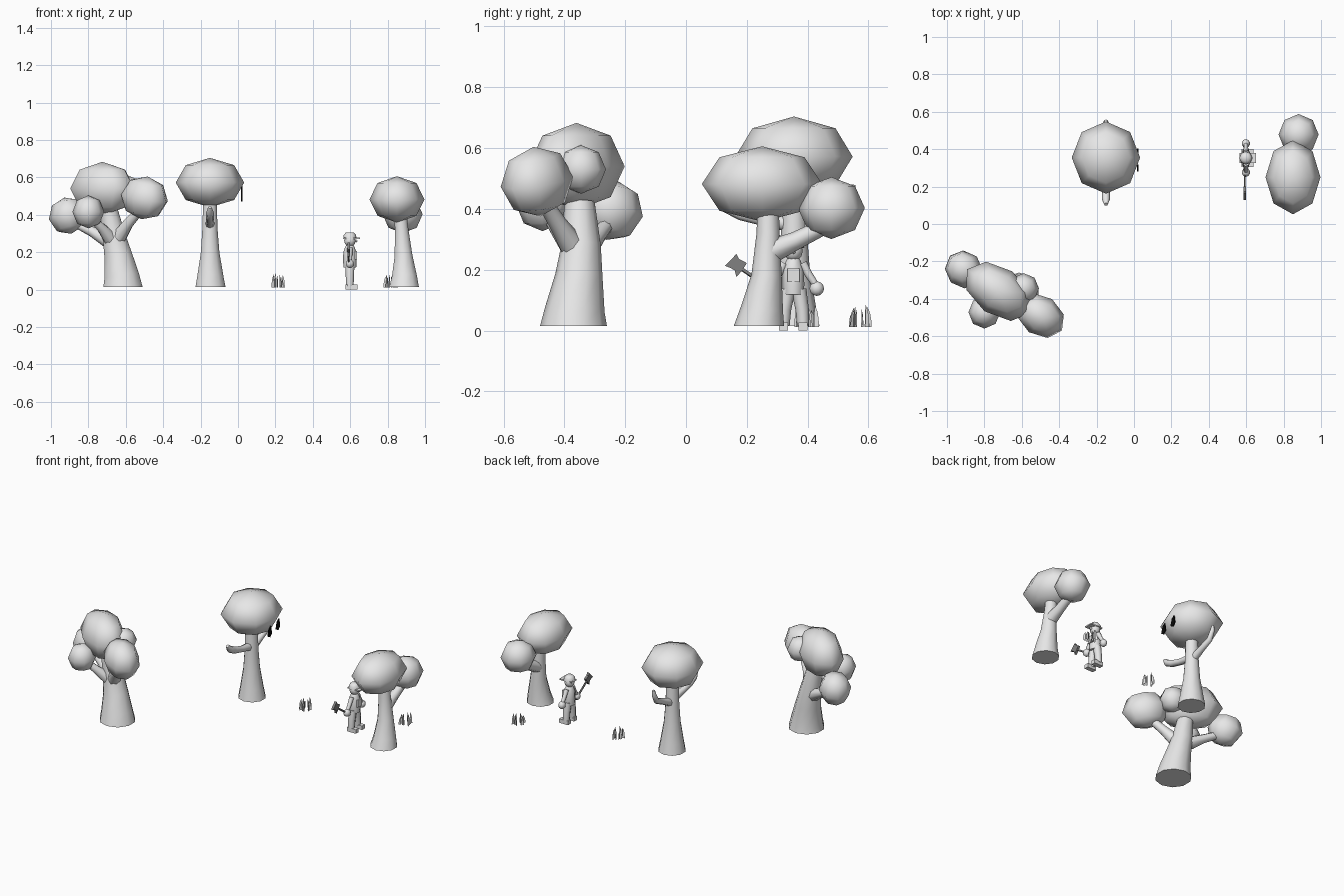
import bpy, bmesh, math, random
from mathutils import Vector, Matrix

if "Cube" in bpy.data.objects:
    bpy.data.objects.remove(bpy.data.objects["Cube"])

random.seed(4)


def material(name, value):
    m = bpy.data.materials.new(name)
    m.diffuse_color = (value, value, value, 1)
    m.use_nodes = True
    m.node_tree.nodes["Principled BSDF"].inputs["Base Color"].default_value = m.diffuse_color
    return m


GREY = material("light grey", 0.8)
DARK = material("dark grey", 0.22)
BLACK = material("black", 0.003)


def finish(bm, name, mat=GREY, smooth=None):
    bmesh.ops.recalc_face_normals(bm, faces=bm.faces)
    me = bpy.data.meshes.new(name)
    bm.to_mesh(me)
    bm.free()
    me.materials.append(mat)
    ob = bpy.data.objects.new(name, me)
    bpy.context.collection.objects.link(ob)
    if smooth:
        bpy.ops.object.select_all(action='DESELECT')
        bpy.context.view_layer.objects.active = ob
        ob.select_set(True)
        bpy.ops.object.shade_smooth_by_angle(angle=math.radians(smooth))
    return ob


def blob(name, loc, radii, yaw=0, tilt=0, seg=8, rings=4):
    bm = bmesh.new()
    bmesh.ops.create_uvsphere(bm, u_segments=seg, v_segments=rings, radius=1)
    mat = (Matrix.Translation(loc) @ Matrix.Rotation(math.radians(yaw), 4, 'Z')
           @ Matrix.Rotation(math.radians(tilt), 4, 'Y') @ Matrix.Diagonal((*radii, 1)))
    bmesh.ops.transform(bm, matrix=mat, verts=bm.verts)
    return finish(bm, name, smooth=80)


def tube(name, pts, sides=8, mat=GREY, flat_ends=False):
    """Tapered tube through (x, y, z, radius) points."""
    bm = bmesh.new()
    P = [Vector(p[:3]) for p in pts]
    rings = []
    for i, p in enumerate(P):
        d = (P[min(i + 1, len(P) - 1)] - P[max(i - 1, 0)]).normalized()
        if flat_ends and i == 0:
            d = Vector((0, 0, 1))
        u = d.cross(Vector((1, 0, 0)) if abs(d.x) < 0.8 else Vector((0, 1, 0))).normalized()
        v = d.cross(u)
        r = pts[i][3]
        rings.append([bm.verts.new(p + r * (math.cos(a) * u + math.sin(a) * v))
                      for a in (2 * math.pi * k / sides for k in range(sides))])
    for a, b in zip(rings, rings[1:]):
        for k in range(sides):
            bm.faces.new((a[k], a[(k + 1) % sides], b[(k + 1) % sides], b[k]))
    bm.faces.new(rings[0][::-1])
    bm.faces.new(rings[-1])
    return finish(bm, name, mat, 60)


def box(name, lo, hi, mat=GREY):
    bm = bmesh.new()
    bmesh.ops.create_cube(bm, size=1)
    lo, hi = Vector(lo), Vector(hi)
    for v in bm.verts:
        v.co = (lo + hi) / 2 + v.co * (hi - lo)
    return finish(bm, name, mat)


def plate(name, x0, x1, yz, mat):
    """Outline in the y-z plane, thickened along x."""
    bm = bmesh.new()
    a = [bm.verts.new((x0, y, z)) for y, z in yz]
    b = [bm.verts.new((x1, y, z)) for y, z in yz]
    n = len(yz)
    bm.faces.new(a)
    bm.faces.new(b[::-1])
    for i in range(n):
        bm.faces.new((a[i], b[i], b[(i + 1) % n], a[(i + 1) % n]))
    return finish(bm, name, mat)


# Branching tree on the left
tube("left_trunk", [(-.615, -.37, .015, .11), (-.622, -.365, .07, .098), (-.64, -.352, .18, .078),
                    (-.662, -.345, .28, .065), (-.69, -.35, .42, .05)], 10, flat_ends=True)
tube("left_branch_a", [(-.65, -.36, .26, .045), (-.59, -.42, .35, .03), (-.52, -.47, .43, .024)])
tube("left_branch_b", [(-.67, -.34, .25, .045), (-.78, -.29, .31, .027), (-.88, -.25, .36, .022)])
tube("left_branch_c", [(-.67, -.36, .26, .045), (-.73, -.42, .33, .026), (-.79, -.46, .39, .02)])
blob("left_crown", (-.725, -.36, .54), (.205, .13, .143), -35)
blob("left_foliage_right", (-.5, -.49, .49), (.142, .108, .116), -35, 10)
blob("left_foliage_left", (-.91, -.243, .395), (.108, .098, .1), -45, -15)
blob("left_foliage_front", (-.8, -.472, .415), (.085, .087, .088))
blob("left_foliage_back", (-.59, -.345, .53), (.082, .082, .08))

# Single-crown tree in the middle
tube("middle_trunk", [(-.147, .355, .015, .084), (-.148, .355, .08, .072), (-.149, .355, .2, .052),
                      (-.15, .355, .32, .043), (-.15, .355, .5, .037)], 10, flat_ends=True)
tube("middle_branch_front", [(-.15, .34, .35, .026), (-.15, .25, .365, .02), (-.15, .18, .385, .022),
                             (-.15, .13, .41, .021), (-.15, .105, .44, .01)])
tube("middle_branch_back", [(-.15, .36, .33, .026), (-.15, .45, .37, .02), (-.15, .52, .4, .018),
                            (-.15, .545, .45, .014), (-.15, .55, .48, .008)])
blob("middle_crown", (-.15, .355, .572), (.183, .193, .132))
# Small dark leaf-shaped marks beside the crown
for y, z in ((.3, .505), (.385, .52)):
    plate("dark_mark", .016, .024, [(y - .02, z - .025), (y, z - .035), (y + .018, z - .015),
                                   (y + .01, z + .035), (y - .008, z + .02)], BLACK)

# Leaning tree on the right
tube("right_trunk", [(.888, .24, .015, .083), (.89, .25, .07, .07), (.885, .265, .18, .05),
                     (.875, .27, .32, .038), (.865, .27, .45, .034)], 10, flat_ends=True)
tube("right_branch", [(.88, .28, .26, .04), (.88, .36, .295, .03), (.88, .46, .345, .026)])
blob("right_crown", (.85, .25, .482), (.147, .198, .124))
blob("right_foliage_back", (.88, .478, .403), (.107, .11, .102))

# Grass clumps made of thin upright blades bending inward
def grass(name, cx, cy, count=14):
    bm = bmesh.new()
    for i in range(count):
        a = 2 * math.pi * i / count
        r = random.uniform(.014, .034)
        base = Vector((cx + r * math.cos(a), cy + r * math.sin(a), .012))
        side = Vector((math.cos(a), math.sin(a), 0))
        h = random.uniform(.05, .078)
        prof = [(-.005, 0), (.011, 0), (.01, .35), (.006, .7), (-.004, 1), (-.004, .5)]
        bm.faces.new([bm.verts.new(base + side * o + Vector((0, 0, t * h))) for o, t in prof])
    finish(bm, name)


grass("grass_left", .217, .395)
grass("grass_right", .815, .568)

# Figure facing +x
CX, CY = .598, .353
for s, side in ((-1, "right"), (1, "left")):
    y = CY + s * .032
    box(side + "_shoe", (.576, y - .015, 0), (.64, y + .015, .026))
    tube(side + "_leg", [(CX, y, .018, .02), (CX, y - s * .003, .07, .022),
                         (CX, y - s * .014, .135, .025)])
    hy = CY + s * .077
    tube(side + "_arm", [(CX, CY + s * .03, .222, .015), (CX, CY + s * .05, .185, .013),
                         (CX, hy, .145, .011)])
    blob(side + "_hand", (CX, hy, .138), (.022, .024, .024), seg=10, rings=6)
tube("torso", [(CX, CY, .118, .034), (CX, CY, .15, .036), (CX, CY, .2, .035), (CX, CY, .23, .024),
               (CX, CY, .245, .014)])
box("bib", (.625, CY - .02, .16), (.637, CY + .02, .205))
blob("head", (CX, CY, .262), (.032, .031, .034), seg=10, rings=6)
blob("nose", (.63, CY, .26), (.009, .008, .008))
tube("cap_crown", [(CX, CY, .272, .036), (CX, CY, .292, .033), (CX, CY, .306, .02)])
box("cap_brim", (.565, CY - .027, .27), (.652, CY + .027, .278))

# Axe held in one hand
tube("axe_handle", [(.592, .295, .126, .006), (.592, .16, .218, .006)], 6, DARK)
plate("axe_head", .585, .6, [(.128, .213), (.166, .252), (.174, .236), (.2, .222), (.186, .2),
                             (.166, .176), (.16, .198), (.146, .206)], DARK)
